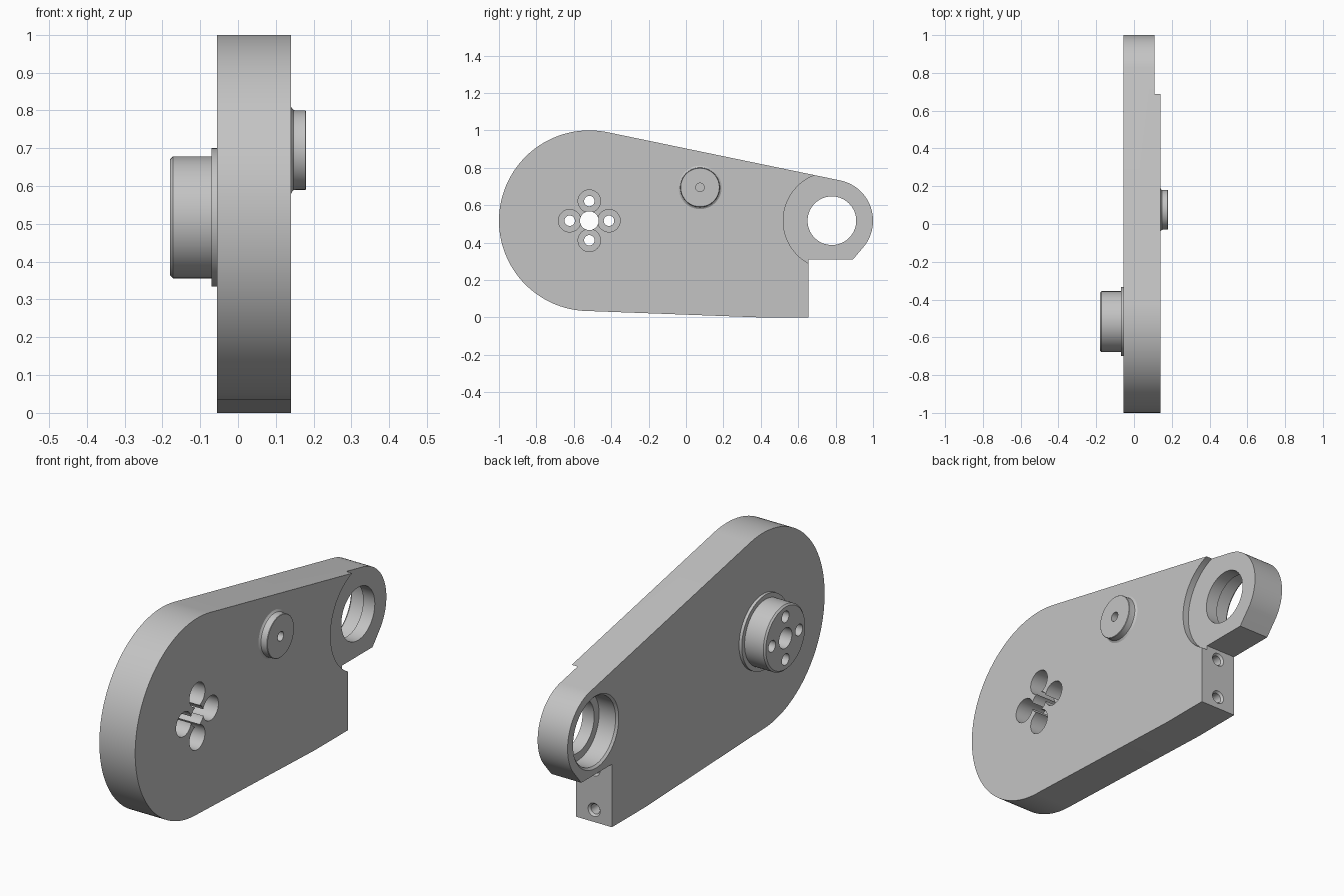
import bpy, bmesh, math
from mathutils import Vector

if "Cube" in bpy.data.objects:
    bpy.data.objects.remove(bpy.data.objects["Cube"])

metal = bpy.data.materials.new("plain grey")
metal.use_nodes = True
GREY = (0.55, 0.55, 0.55, 1)
metal.diffuse_color = GREY
metal.node_tree.nodes["Principled BSDF"].inputs["Base Color"].default_value = GREY

BACK, FRONT = -0.055, 0.14          # plate faces along x
HUB = (-0.517, 0.517)               # (y, z) centres
EYE = (0.78, 0.517)
BOSS = (0.075, 0.695)


def finish(name, bm):
    bmesh.ops.recalc_face_normals(bm, faces=bm.faces)
    mesh = bpy.data.meshes.new(name)
    bm.to_mesh(mesh)
    bm.free()
    mesh.materials.append(metal)
    obj = bpy.data.objects.new(name, mesh)
    bpy.context.collection.objects.link(obj)
    return obj


def turned(name, profile, centre, axis="x", n=64):
    """Solid of revolution from (distance along axis, radius) pairs."""
    bm = bmesh.new()
    rings = []
    for t, r in profile:
        ring = []
        for i in range(n):
            a = math.tau * i / n
            u, v = centre[0] + r * math.cos(a), centre[1] + r * math.sin(a)
            ring.append(bm.verts.new((t, u, v) if axis == "x" else (u, t, v)))
        rings.append(ring)
    for a, b in zip(rings, rings[1:]):
        for i in range(n):
            j = (i + 1) % n
            bm.faces.new((a[i], a[j], b[j], b[i]))
    bm.faces.new(rings[0])
    bm.faces.new(rings[-1])
    return finish(name, bm)


def arc(centre, r, start, end, n):
    angles = [math.radians(start + (end - start) * i / n) for i in range(n + 1)]
    return [(centre[0] + r * math.cos(a), centre[1] + r * math.sin(a)) for a in angles]


def select(obj):
    bpy.ops.object.select_all(action="DESELECT")
    obj.select_set(True)
    bpy.context.view_layer.objects.active = obj


def cut(obj, profile, centre, axis="x", n=64):
    cutter = turned("cutter", profile, centre, axis, n)
    cutter.hide_render = True
    select(obj)
    mod = obj.modifiers.new("cut", "BOOLEAN")
    mod.operation = "DIFFERENCE"
    mod.solver = "EXACT"
    mod.object = cutter
    bpy.ops.object.modifier_apply(modifier=mod.name)
    bpy.data.objects.remove(cutter)


# Plate outline: large round end, tapering to the eye, with a square foot
outline = arc(HUB, 0.483, 270, 78.3, 72) + arc(EYE, 0.22, 78.3, -37, 40)
outline += [(0.893, 0.31), (0.655, 0.31), (0.655, 0), (0.40, 0)]
bm = bmesh.new()
face = bm.faces.new([bm.verts.new((BACK, y, z)) for y, z in outline])
grown = bmesh.ops.extrude_face_region(bm, geom=[face])
bmesh.ops.translate(bm, vec=Vector((FRONT - BACK, 0, 0)),
                    verts=[g for g in grown["geom"] if isinstance(g, bmesh.types.BMVert)])
plate = finish("arm_plate", bm)

# Hub with flange, and small round boss with a filleted foot
hub = turned("hub", [(BACK, 0.183), (-0.07, 0.183), (-0.07, 0.161),
                     (-0.172, 0.161), (-0.18, 0.153)], HUB, n=96)
boss = turned("pivot_boss", [(FRONT, 0.116), (0.143, 0.110), (0.147, 0.106),
                             (0.153, 0.105), (0.178, 0.105), (0.18, 0.103)], BOSS, n=96)

# Eye: shallow recess, through hole and stepped bore with a chamfered mouth
cut(plate, [(0.108, 0.26), (0.3, 0.26)], EYE, n=128)
cut(plate, [(-0.3, 0.13), (0.3, 0.13)], EYE)
cut(plate, [(-0.1, 0.178), (BACK, 0.178), (BACK + 0.01, 0.168), (0.045, 0.168)], EYE)

# Hub holes: centre bore and four counterbored bolt holes
for part in (plate, hub):
    cut(part, [(-0.3, 0.05), (0.3, 0.05)], HUB, n=48)
for k in range(4):
    a = k * math.pi / 2
    spot = (HUB[0] + 0.105 * math.cos(a), HUB[1] + 0.105 * math.sin(a))
    for part in (plate, hub):
        cut(part, [(-0.3, 0.028), (0.3, 0.028)], spot, n=32)
    cut(plate, [(0, 0.06), (0.3, 0.06)], spot, n=48)

# Blind hole in the boss, running into the plate
for part in (plate, boss):
    cut(part, [(0.08, 0.023), (0.3, 0.023)], BOSS, n=32)

# Two countersunk blind holes in the end of the foot
for z in (0.06, 0.26):
    cut(plate, [(0.48, 0.024), (0.645, 0.024), (0.655, 0.033), (0.67, 0.033)],
        (0.042, z), "y", 32)

for part in (plate, hub, boss):
    select(part)
    bpy.ops.object.shade_smooth_by_angle(angle=math.radians(30))
